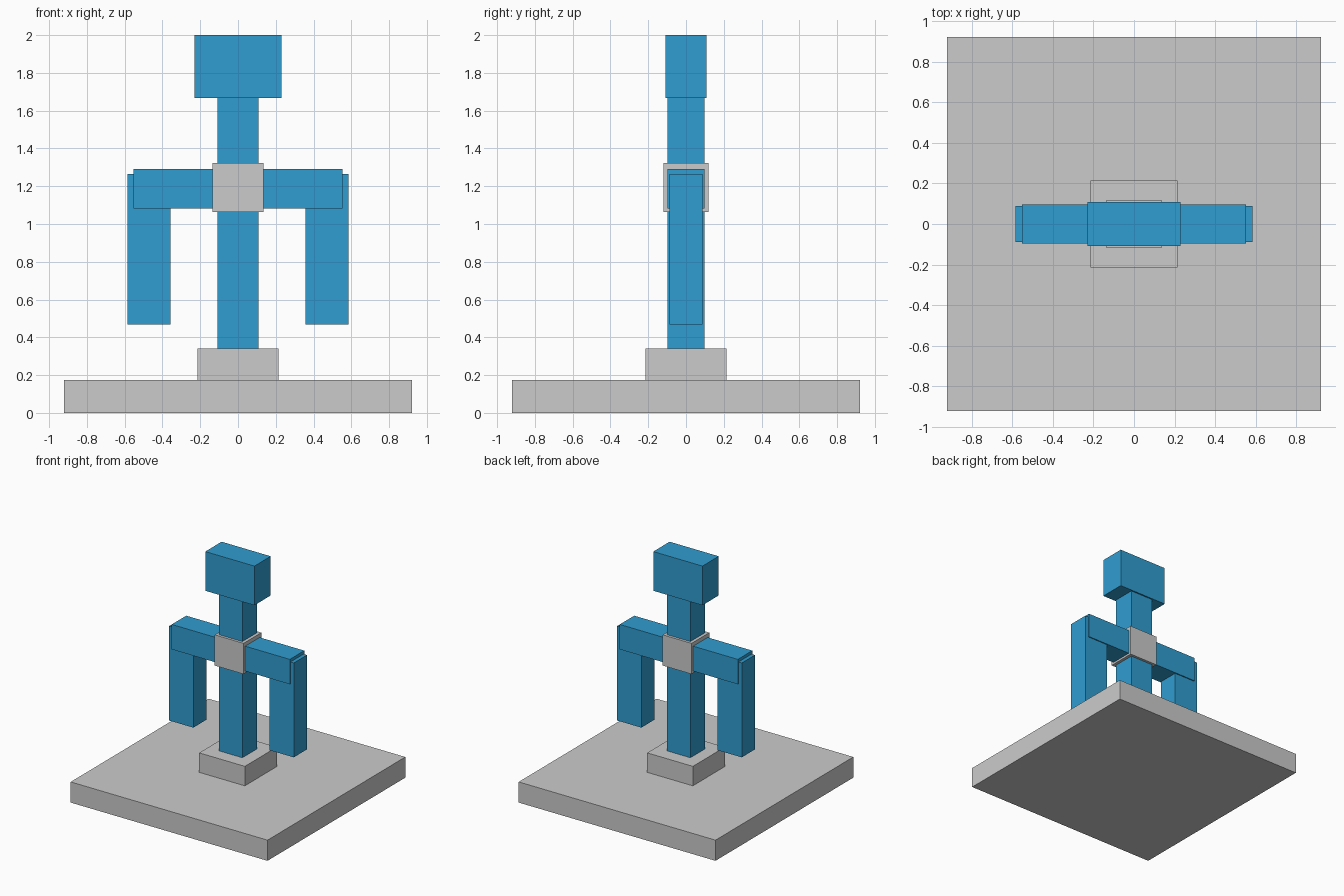
import bpy
import bmesh
from mathutils import Vector

if "Cube" in bpy.data.objects:
    bpy.data.objects.remove(bpy.data.objects["Cube"])


def material(name, rgb):
    mat = bpy.data.materials.new(name)
    mat.diffuse_color = (*rgb, 1.0)
    mat.use_nodes = True
    mat.node_tree.nodes["Principled BSDF"].inputs["Base Color"].default_value = mat.diffuse_color
    return mat


blue = material("blue_paint", (0.03, 0.34, 0.64))


def box(name, x, y, z, mat=None):
    """Box spanning the (min, max) ranges x, y and z."""
    low, high = (Vector(corner) for corner in zip(x, y, z))
    bm = bmesh.new()
    bmesh.ops.create_cube(bm, size=1)
    bmesh.ops.scale(bm, vec=high - low, verts=bm.verts)
    mesh = bpy.data.meshes.new(name)
    bm.to_mesh(mesh)
    bm.free()
    obj = bpy.data.objects.new(name, mesh)
    obj.location = (low + high) / 2
    bpy.context.collection.objects.link(obj)
    if mat:
        mesh.materials.append(mat)
    return obj


def centred(name, half_x, half_y, z, mat=None):
    return box(name, (-half_x, half_x), (-half_y, half_y), z, mat)


# Stepped stand
centred("base_slab", 0.922, 0.922, (0, 0.175))
centred("plinth", 0.214, 0.214, (0.175, 0.34))

# Upright with the block on top
centred("column", 0.109, 0.097, (0.34, 1.668), blue)
centred("top_block", 0.23, 0.109, (1.668, 2.0), blue)

# Crossbar and the collar where it meets the column
centred("crossbar", 0.553, 0.097, (1.081, 1.292), blue)
centred("collar", 0.135, 0.119, (1.064, 1.324))

# Hanging arms, one on each side
for side, x in (("left", (-0.584, -0.357)), ("right", (0.357, 0.584))):
    box(side + "_hanging_arm", x, (-0.088, 0.088), (0.467, 1.266), blue)
